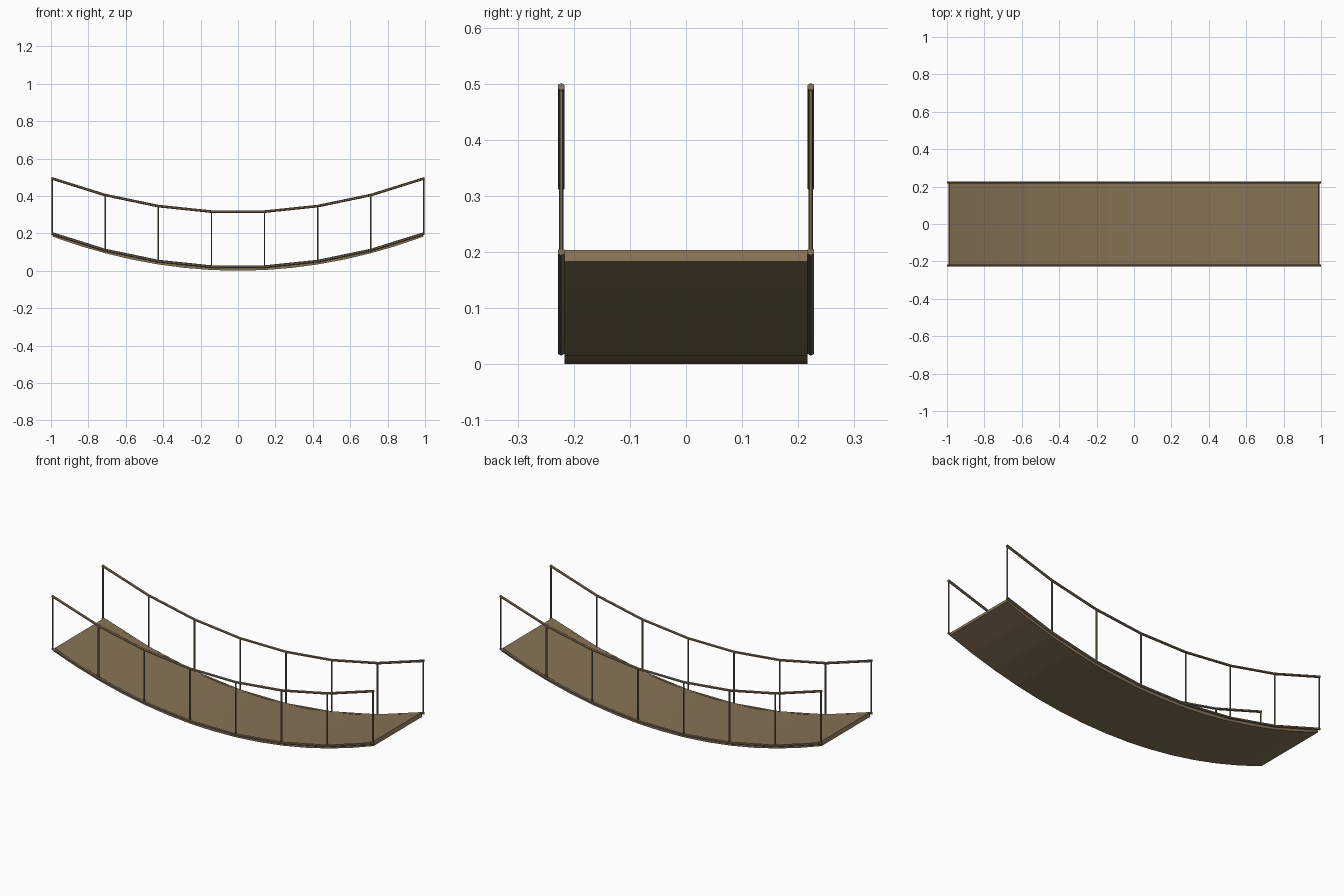
import bpy, bmesh, math
from mathutils import Vector

if "Cube" in bpy.data.objects:
    bpy.data.objects.remove(bpy.data.objects["Cube"])

SAG = 0.182          # rise of the parabola at the ends
BAYS = 7             # spans between posts
SIDE = 0.2225        # y of the ropes and posts


def material(name, rgb):
    m = bpy.data.materials.new(name)
    m.diffuse_color = (*rgb, 1)
    m.use_nodes = True
    m.node_tree.nodes["Principled BSDF"].inputs["Base Color"].default_value = m.diffuse_color
    return m


deck_mat = material("deck_wood", (0.24, 0.17, 0.09))
rope_mat = material("rope_brown", (0.20, 0.15, 0.095))


def sweep(name, path, section, mat):
    """Sweep a (y, normal) section along an (x, z) path, closing both ends."""
    bm = bmesh.new()
    rings = []
    for i, (x, z) in enumerate(path):
        a, b = path[max(i - 1, 0)], path[min(i + 1, len(path) - 1)]
        t = Vector((b[0] - a[0], b[1] - a[1])).normalized()
        rings.append([bm.verts.new((x - t.y * n, y, z + t.x * n)) for y, n in section])
    k = len(section)
    for r, s in zip(rings, rings[1:]):
        for j in range(k):
            bm.faces.new((r[j], r[(j + 1) % k], s[(j + 1) % k], s[j]))
    bm.faces.new(rings[0])
    bm.faces.new(rings[-1])
    bmesh.ops.recalc_face_normals(bm, faces=bm.faces)
    me = bpy.data.meshes.new(name)
    bm.to_mesh(me)
    bm.free()
    me.materials.append(mat)
    ob = bpy.data.objects.new(name, me)
    bpy.context.collection.objects.link(ob)
    return ob


def sag_path(half, base, segments):
    xs = [half * (2 * i / segments - 1) for i in range(segments + 1)]
    return [(x, base + SAG * (x / half) ** 2) for x in xs]


# sagging deck
w, h = 0.2165, 0.011
sweep("deck", sag_path(0.989, 0.0112, 2 * BAYS),
      [(-w, -h), (w, -h), (w, h), (-w, h)], deck_mat)

# ropes and posts on both sides
for side, y in (("front", -SIDE), ("back", SIDE)):
    ring = [(y + 0.007 * math.sin(i * math.pi / 3), 0.007 * math.cos(i * math.pi / 3))
            for i in range(6)]
    sweep(side + "_hand_rope", sag_path(0.9975, 0.3125, BAYS), ring, rope_mat)
    sweep(side + "_deck_rope", sag_path(0.9975, 0.0185, BAYS), ring, rope_mat)
    for i in range(BAYS + 1):
        x = 0.9935 * (2 * i / BAYS - 1)
        z = 0.0185 + SAG * (x / 0.9975) ** 2
        bpy.ops.mesh.primitive_cylinder_add(vertices=6, radius=0.004, depth=0.294,
                                            location=(x, y, z + 0.147))
        post = bpy.context.object
        post.name = f"{side}_post_{i + 1}"
        post.data.materials.append(rope_mat)
